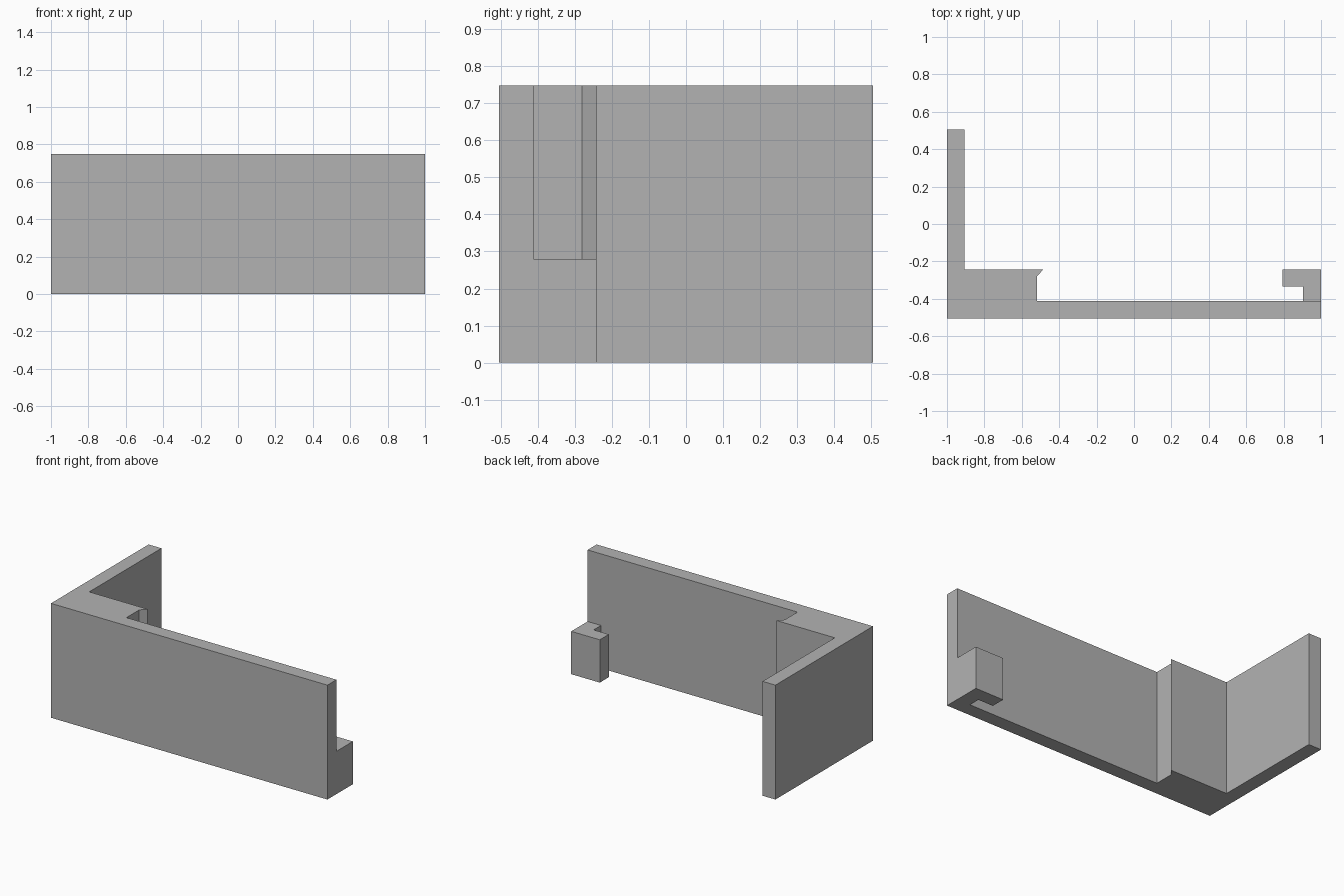
import bpy
import bmesh

cube = bpy.data.objects.get("Cube")
if cube:
    bpy.data.objects.remove(cube, do_unlink=True)

GREY = (0.45, 0.45, 0.45, 1.0)
grey = bpy.data.materials.new("plain grey")
grey.use_nodes = True
grey.diffuse_color = GREY
grey.node_tree.nodes["Principled BSDF"].inputs["Base Color"].default_value = GREY

HEIGHT = 0.748
HOOK_HEIGHT = 0.28
FRONT, BACK = -0.504, 0.504
INNER = -0.411      # back face of the front wall
LEDGE = -0.242      # back face of the corner block and hook


def extrude_outline(name, outline, height):
    """Extrude a counter-clockwise floor outline straight up from z = 0."""
    bm = bmesh.new()
    base = bm.faces.new([bm.verts.new((x, y, 0)) for x, y in outline])
    result = bmesh.ops.extrude_face_region(bm, geom=[base], use_keep_orig=True)
    top = [v for v in result["geom"] if isinstance(v, bmesh.types.BMVert)]
    bmesh.ops.translate(bm, verts=top, vec=(0, 0, height))
    bmesh.ops.recalc_face_normals(bm, faces=bm.faces)
    mesh = bpy.data.meshes.new(name)
    bm.to_mesh(mesh)
    bm.free()
    mesh.materials.append(grey)
    obj = bpy.data.objects.new(name, mesh)
    bpy.context.collection.objects.link(obj)
    return obj


# Front wall, corner block with its barb, and side wall in one outline
extrude_outline("angled_wall", [
    (-1, FRONT), (1, FRONT), (1, INNER),
    (-0.519, INNER), (-0.519, -0.28), (-0.484, LEDGE),
    (-0.907, LEDGE), (-0.907, BACK), (-1, BACK),
], HEIGHT)

# Short hook behind the far end of the front wall
extrude_outline("end_hook", [
    (0.903, INNER), (1, INNER), (1, LEDGE),
    (0.793, LEDGE), (0.793, -0.335), (0.903, -0.335),
], HOOK_HEIGHT)
